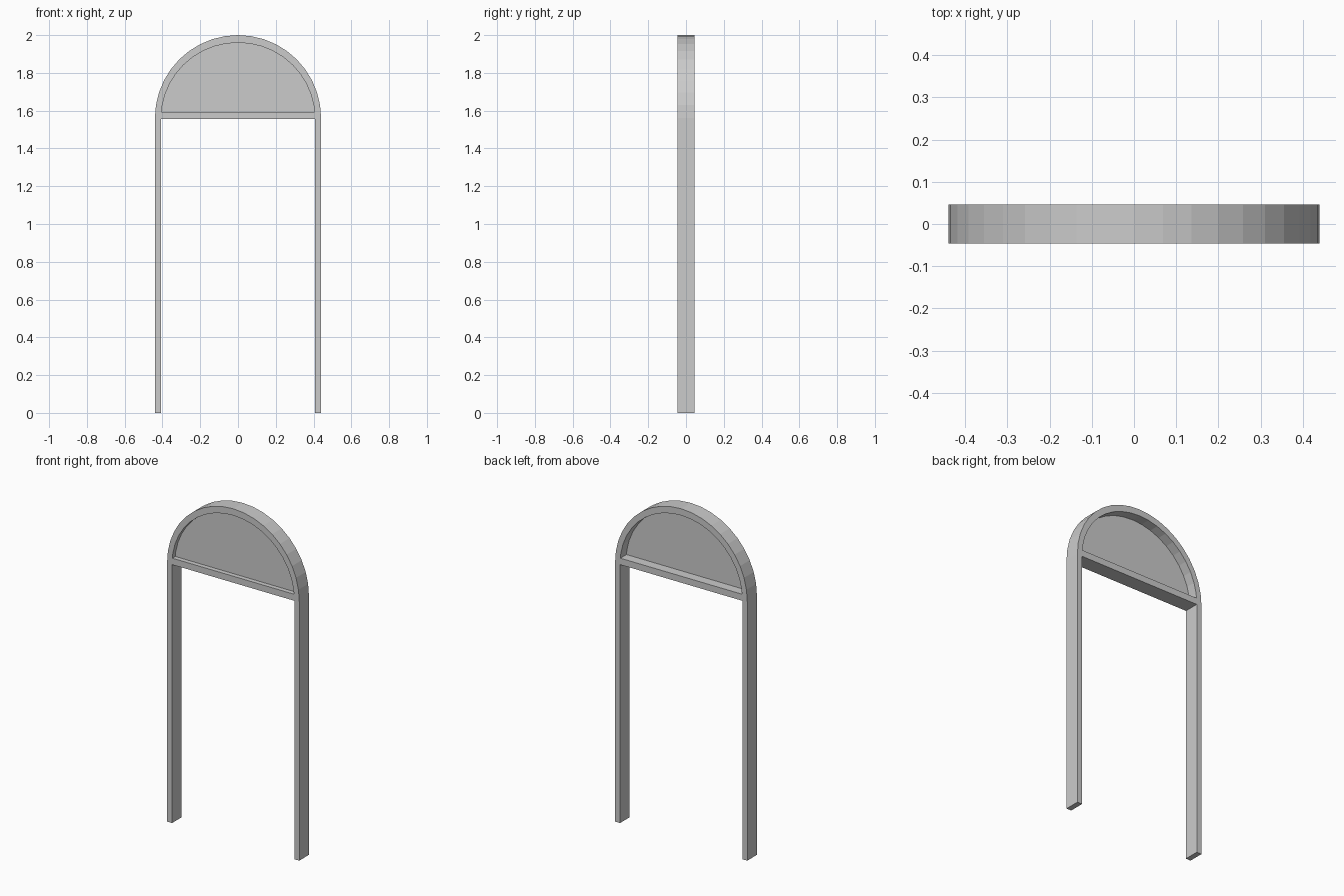
import bpy, bmesh
from math import sin, cos, pi

if "Cube" in bpy.data.objects:
    bpy.data.objects.remove(bpy.data.objects["Cube"])

HALF_W, LEG_IN = 0.44, 0.407      # outer and inner half widths
SPRING, TOP_IN = 1.56, 1.96       # arch centre height, inner crown height
DEPTH = 0.046                     # half depth
BAR_LOW, BAR_HIGH = 1.555, 1.594
SEGS = 20


def arc(rx, rz, z_min=None):
    pts = []
    for i in range(SEGS + 1):
        a = pi * i / SEGS
        z = SPRING + rz * sin(a)
        if z_min is None or z > z_min:
            pts.append((rx * cos(a), z))
    return pts


def extrude(name, polygons, y0, y1):
    """Extrude connected x-z polygons from y0 to y1 into one solid."""
    bm = bmesh.new()
    for poly in polygons:
        bm.faces.new([bm.verts.new((x, y0, z)) for x, z in poly])
    bmesh.ops.remove_doubles(bm, verts=bm.verts[:], dist=1e-5)
    front = bm.faces[:]
    res = bmesh.ops.extrude_face_region(bm, geom=front, use_keep_orig=True)
    for v in [g for g in res["geom"] if isinstance(g, bmesh.types.BMVert)]:
        v.co.y = y1
    bmesh.ops.recalc_face_normals(bm, faces=bm.faces[:])
    mesh = bpy.data.meshes.new(name)
    bm.to_mesh(mesh)
    bm.free()
    obj = bpy.data.objects.new(name, mesh)
    bpy.context.collection.objects.link(obj)
    return obj


# Arched frame with both legs, as one strip
outer = [(HALF_W, 0)] + arc(HALF_W, 2 - SPRING) + [(-HALF_W, 0)]
inner = [(LEG_IN, 0)] + arc(LEG_IN, TOP_IN - SPRING) + [(-LEG_IN, 0)]
strip = [(outer[i], outer[i + 1], inner[i + 1], inner[i])
         for i in range(len(outer) - 1)]
extrude("arched_frame", strip, -DEPTH, DEPTH)

# Crossbar under the arch
extrude("crossbar", [[(-LEG_IN, BAR_LOW), (LEG_IN, BAR_LOW),
                      (LEG_IN - 0.001, BAR_HIGH), (-LEG_IN + 0.001, BAR_HIGH)]],
        -DEPTH, DEPTH)

# Thin half-round panel, set nearer the front
panel = arc(LEG_IN, TOP_IN - SPRING, BAR_HIGH)
panel = [(LEG_IN - 0.001, BAR_HIGH)] + panel + [(-LEG_IN + 0.001, BAR_HIGH)]
extrude("arch_panel", [panel], -0.018, -0.012)
